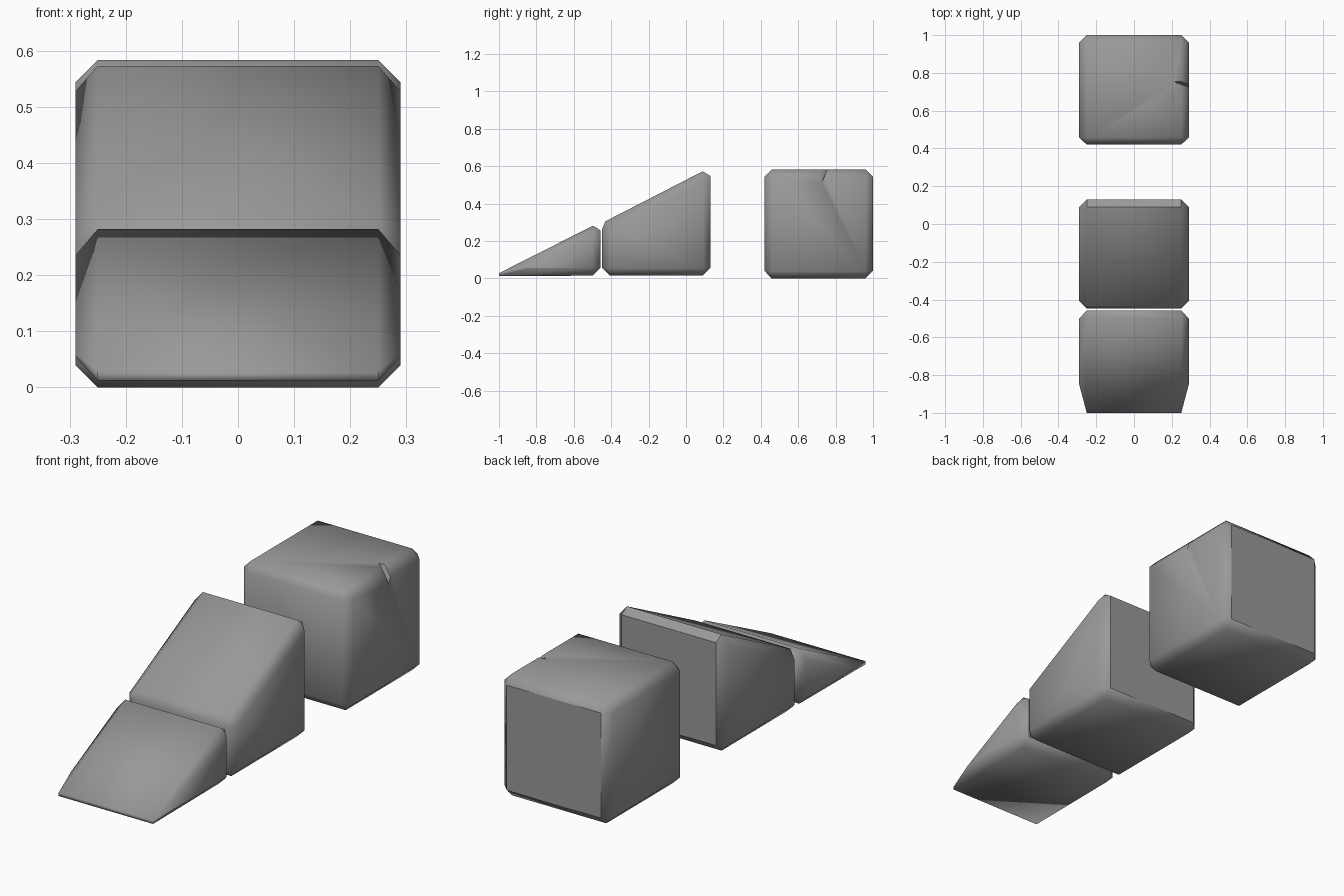
import bpy, bmesh, math

if "Cube" in bpy.data.objects:
    bpy.data.objects.remove(bpy.data.objects["Cube"])


def hull(name, points, is_crisp=lambda n: False):
    """Convex solid through the points; faces picked by is_crisp get sharp borders."""
    bm = bmesh.new()
    for p in points:
        bm.verts.new(p)
    bmesh.ops.convex_hull(bm, input=bm.verts[:])
    bmesh.ops.dissolve_limit(bm, angle_limit=math.radians(1.5),
                             verts=bm.verts[:], edges=bm.edges[:])
    bmesh.ops.recalc_face_normals(bm, faces=bm.faces[:])
    for f in bm.faces:
        if is_crisp(f.normal):
            for e in f.edges:
                e.smooth = False
    mesh = bpy.data.meshes.new(name)
    bm.to_mesh(mesh)
    bm.free()
    obj = bpy.data.objects.new(name, mesh)
    bpy.context.collection.objects.link(obj)
    return obj


def block(name, core, side, is_crisp, inner=0.25, outer=0.29):
    """Chamfered block from a wide core profile and an inset side profile (y, z)."""
    pts = [(s * inner, y, z) for s in (-1, 1) for y, z in core]
    pts += [(s * outer, y, z) for s in (-1, 1) for y, z in side]
    return hull(name, pts, is_crisp)


def activate(obj):
    bpy.ops.object.select_all(action='DESELECT')
    obj.select_set(True)
    bpy.context.view_layer.objects.active = obj


def rear(n):
    return n.y > 0.99


def rear_and_ridge(n):
    return n.y > 0.99 or (n.y > 0.3 and n.z > 0.6 and abs(n.x) < 0.05)


# low front ramp
front_ramp = block(
    "front_ramp",
    [(-1.0, 0.012), (-0.5, 0.015), (-0.458, 0.055), (-0.458, 0.257),
     (-0.497, 0.282), (-1.0, 0.028)],
    [(-0.85, 0.055), (-0.5, 0.055), (-0.5, 0.235), (-0.85, 0.06)], rear)

# taller middle ramp
middle_ramp = block(
    "middle_ramp",
    [(-0.448, 0.055), (-0.408, 0.015), (0.088, 0.015), (0.13, 0.055),
     (0.13, 0.548), (0.09, 0.573), (-0.432, 0.305), (-0.448, 0.265)],
    [(-0.408, 0.055), (0.09, 0.055), (0.09, 0.527), (-0.408, 0.27)],
    rear_and_ridge)

# full stone cube
stone_cube = block(
    "stone_cube",
    [(0.42, 0.04), (0.458, 0.0), (0.96, 0.0), (1.0, 0.04),
     (1.0, 0.543), (0.96, 0.583), (0.458, 0.583), (0.42, 0.543)],
    [(0.458, 0.04), (0.96, 0.04), (0.96, 0.543), (0.458, 0.543)], rear)

# chipped notch in the cube's right upper edge
cutter = hull("notch_cutter", [
    (0.208, 0.757, 0.59), (0.31, 0.675, 0.60),
    (0.31, 0.762, 0.60), (0.305, 0.72, 0.495)])
cutter.hide_render = True
cut = stone_cube.modifiers.new("notch", 'BOOLEAN')
cut.operation = 'DIFFERENCE'
cut.solver = 'EXACT'
cut.object = cutter
activate(stone_cube)
bpy.ops.object.modifier_apply(modifier=cut.name)
bpy.data.objects.remove(cutter, do_unlink=True)

# dark grey stone, soft shading over the chamfers
stone = bpy.data.materials.new("dark_stone")
stone.diffuse_color = (0.32, 0.32, 0.32, 1.0)
stone.use_nodes = True
stone.node_tree.nodes["Principled BSDF"].inputs["Base Color"].default_value = stone.diffuse_color
for obj, angle in ((front_ramp, 100), (middle_ramp, 60), (stone_cube, 55)):
    obj.data.materials.clear()
    obj.data.materials.append(stone)
    activate(obj)
    bpy.ops.object.shade_smooth_by_angle(angle=math.radians(angle),
                                         keep_sharp_edges=True)
